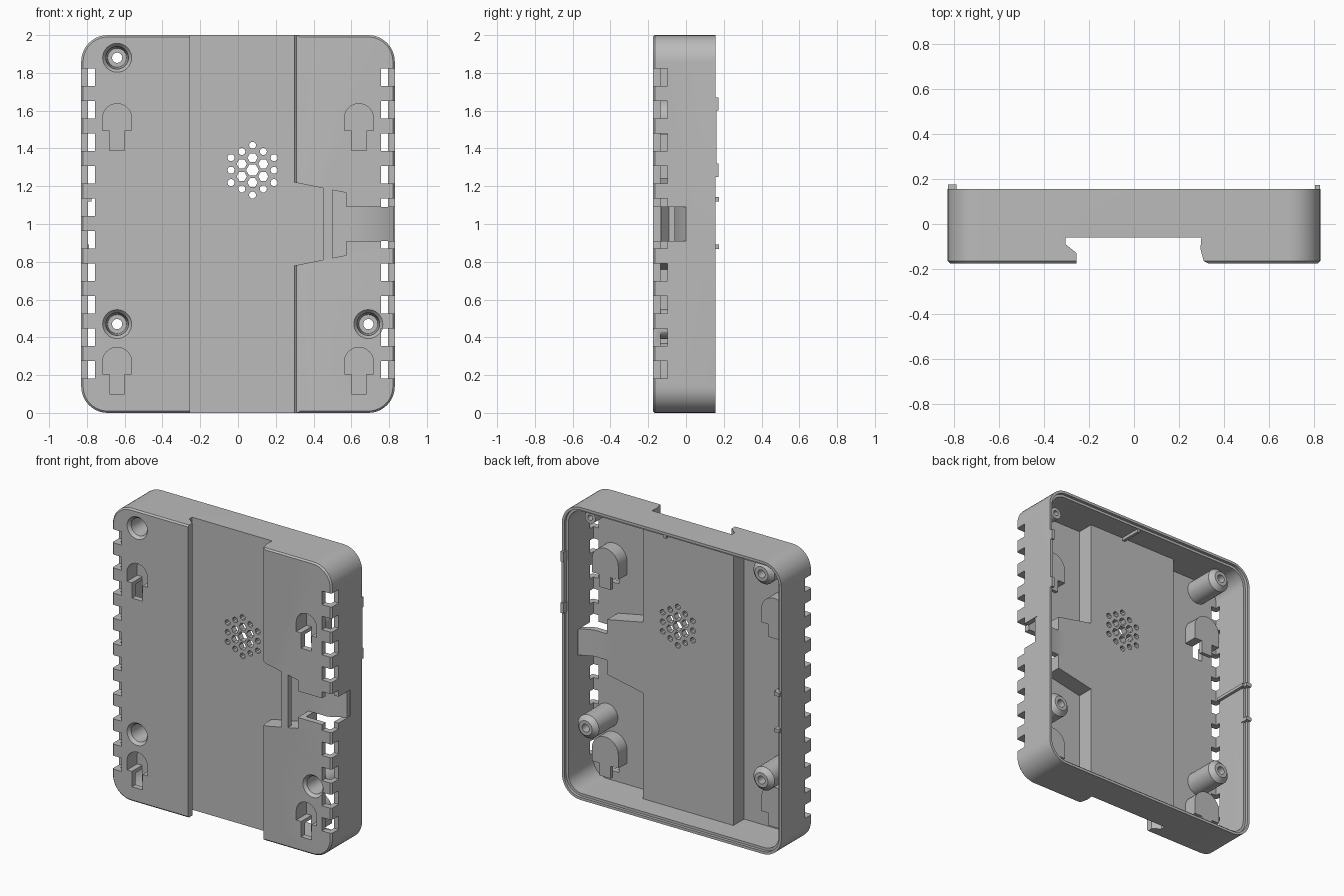
import bpy, bmesh
from math import sin, cos, pi, radians
from mathutils import Vector

if "Cube" in bpy.data.objects:
    bpy.data.objects.remove(bpy.data.objects["Cube"])

grey = bpy.data.materials.new("matte_grey")
grey.use_nodes = True
COLOUR = (0.5, 0.5, 0.5, 1)
grey.diffuse_color = COLOUR
grey.node_tree.nodes["Principled BSDF"].inputs["Base Color"].default_value = COLOUR

FRONT, BACK, PLATE = -0.175, 0.155, -0.135   # front face, rim, inside of front plate
FLOOR, FLOOR_IN = -0.06, -0.02               # rail channel floor and its inner side


def finish(name, bm):
    bmesh.ops.recalc_face_normals(bm, faces=bm.faces)
    mesh = bpy.data.meshes.new(name)
    bm.to_mesh(mesh)
    bm.free()
    mesh.materials.append(grey)
    obj = bpy.data.objects.new(name, mesh)
    bpy.context.collection.objects.link(obj)
    return obj


def prism(name, outline, lo, hi, axis="y", chamfer=0):
    """Extrude an (x,z) outline along y, or an (x,y) outline along z."""
    bm = bmesh.new()
    place = (lambda p: (p[0], lo, p[1])) if axis == "y" else (lambda p: (p[0], p[1], lo))
    face = bm.faces.new([bm.verts.new(place(p)) for p in outline])
    step = Vector((0, hi - lo, 0)) if axis == "y" else Vector((0, 0, hi - lo))
    ext = bmesh.ops.extrude_face_region(bm, geom=[face])
    bmesh.ops.translate(bm, vec=step, verts=[g for g in ext["geom"] if isinstance(g, bmesh.types.BMVert)])
    if chamfer:
        edges = [e for e in bm.edges if all(abs(v.co.y - lo) < 1e-5 for v in e.verts)]
        bmesh.ops.bevel(bm, geom=edges, offset=chamfer, segments=1, affect="EDGES")
    return finish(name, bm)


def box(name, x0, x1, y0, y1, z0, z1):
    return prism(name, [(x0, z0), (x1, z0), (x1, z1), (x0, z1)], y0, y1)


def turned(name, x, z, profile, sides=32):
    """Solid of revolution about a y-direction axis; profile is (radius, y)."""
    bm = bmesh.new()
    rings = [[bm.verts.new((x + r * cos(2 * pi * i / sides), y, z + r * sin(2 * pi * i / sides)))
              for i in range(sides)] for r, y in profile]
    for a, b in zip(rings, rings[1:]):
        for i in range(sides):
            j = (i + 1) % sides
            bm.faces.new((a[i], a[j], b[j], b[i]))
    bm.faces.new(rings[0])
    bm.faces.new(rings[-1])
    return finish(name, bm)


def rounded(inset, radius=0.14, steps=10):
    """Rounded rectangle of the case outline, moved inwards by inset."""
    r, pts = radius - inset, []
    for k, (sx, sz) in enumerate([(1, 1), (-1, 1), (-1, -1), (1, -1)]):
        for i in range(steps + 1):
            a = (k + i / steps) * pi / 2
            pts.append((sx * (0.83 - radius) + r * cos(a), 1 + sz * (1 - radius) + r * sin(a)))
    return pts


def arch(x, z, r, bottom):
    """Half-round top with straight sides down to bottom."""
    top = [(x + r * cos(pi * i / 16), z + r * sin(pi * i / 16)) for i in range(17)]
    return top + [(x - r, bottom), (x + r, bottom)]


def tongue(x0, x1, extra=0):
    """Tapered latch pocket outline between two x positions."""
    h0, h1 = (0.22 + extra - 0.2 * (x - 0.3) for x in (x0, x1))
    return [(x0, 1 - h0), (x1, 1 - h1), (x1, 1 + h1), (x0, 1 + h0)]


adds, cuts = [], []

# Outer case, hollow with a stepped rim
case = prism("case_shell", rounded(0), FRONT, BACK, chamfer=0.01)
hollow = prism("hollow", rounded(0.035), PLATE, 0.3)
rim_step = prism("rim_step", rounded(0.018), 0.135, 0.3)

# Rail channel body and its undercut profile
adds.append(box("channel_body", -0.345, 0.34, -0.16, FLOOR_IN, 0.02, 1.98))
cuts.append(prism("channel", [(-0.255, -0.3), (-0.255, -0.13), (-0.305, -0.09), (-0.305, FLOOR),
                              (0.3, FLOOR), (0.296, -0.11), (0.31, -0.165), (0.33, FRONT),
                              (0.33, -0.3)], -0.1, 2.1, "z"))

# Latch housing with a bridge across its pocket
adds.append(prism("latch_housing", tongue(0.28, 0.61, 0.03), -0.16, FLOOR_IN))
cuts += [prism("latch_pocket", tongue(0.27, 0.575), PLATE, FLOOR),
         prism("latch_mouth", tongue(0.27, 0.45), -0.3, PLATE + 0.01),
         prism("latch_window", tongue(0.5, 0.575), -0.3, PLATE + 0.01),
         box("arm_slot", 0.56, 0.9, -0.3, FLOOR, 0.91, 1.09),
         box("arm_exit", 0.75, 0.9, -0.3, 0.03, 0.91, 1.09)]

# Keyhole hangers: covered head, narrow neck with open sides
for x in (-0.64, 0.64):
    for z in (0.27, 1.56):
        adds += [prism("hanger_cover", arch(x, z, 0.1, z - 0.09), -0.15, -0.04),
                 box("hanger_tab", x - 0.042, x + 0.042, -0.065, -0.04, z - 0.175, z - 0.05)]
        cuts += [prism("hanger_head", arch(x, z, 0.077, z - 0.065), -0.3, -0.065),
                 box("hanger_neck", x - 0.04, x + 0.04, -0.3, -0.065, z - 0.17, z)]

# Screw posts with counterbored holes
for x, z in ((-0.64, 1.88), (-0.64, 0.47), (0.69, 0.47)):
    adds.append(turned("screw_post", x, z, [(0.08, -0.15), (0.08, 0.07), (0.05, 0.1)]))
    cuts.append(turned("screw_hole", x, z, [(0.085, -0.185), (0.06, -0.155), (0.05, 0.03),
                                            (0.027, 0.03), (0.027, 0.2)]))
adds.append(turned("corner_post", 0.69, 1.89, [(0.04, -0.15), (0.04, 0.05)]))
cuts.append(turned("corner_hole", 0.69, 1.89, [(0.018, -0.05), (0.018, 0.2)]))

# Sound holes on a hexagonal grid, shrinking outwards
for q in range(-2, 3):
    for r in range(-2, 3):
        ring = max(abs(q), abs(r), abs(q + r))
        if ring < 3:
            size = (0.034, 0.027, 0.019)[ring]
            cuts.append(turned("sound_hole", 0.077 + 0.057 * q, 1.285 + 0.066 * (r + q / 2),
                               [(size, -0.1), (size, 0.05)], 6 if ring < 2 else 10))

# Vent notches along both long edges
for i in range(10):
    z = 1.777 - 0.172 * i
    for s in (-1, 1):
        x0, x1 = sorted((s * 0.758, s * 0.9))
        cuts.append(box("vent_notch", x0, x1, -0.3, -0.098, z - 0.046, z + 0.046))

# Combine everything into the case
steps = [("DIFFERENCE", hollow), ("DIFFERENCE", rim_step)]
steps += [("UNION", o) for o in adds] + [("DIFFERENCE", o) for o in cuts]
for op, tool in steps:
    mod = case.modifiers.new(tool.name, "BOOLEAN")
    mod.operation, mod.object, mod.solver = op, tool, "EXACT"
    tool.hide_render = True
bpy.context.view_layer.update()
solid = bpy.data.meshes.new_from_object(case.evaluated_get(bpy.context.evaluated_depsgraph_get()))
case.modifiers.clear()
case.data = solid
solid.materials.clear()
solid.materials.append(grey)
for _, tool in steps:
    bpy.data.objects.remove(tool)

# Flexible latch arm, bent back at the outer end
parts = [case, prism("latch_arm", [(0.57, FLOOR), (0.72, FLOOR), (0.825, 0.0), (0.825, 0.03),
                                   (0.71, FLOOR_IN), (0.57, FLOOR_IN)], 0.91, 1.09, "z")]

# Rim snap strip on the left, snap hooks with ribs on the right
parts.append(box("snap_strip", 0.808, 0.828, 0.13, 0.162, 1.3, 1.61))
for z in (1.25, 1.6):
    parts.append(box("snap_end", 0.805, 0.828, 0.13, 0.173, z, z + 0.07))
for z in (0.88, 1.13):
    parts.append(box("snap_hook", -0.828, -0.79, 0.12, 0.175, z - 0.012, z + 0.012))
parts.append(box("side_rib", -0.8, -0.775, -0.1, 0.15, 1.12, 1.14))
parts.append(box("top_rib", 0.06, 0.08, -0.04, 0.13, 1.945, 1.97))

bpy.ops.object.select_all(action="DESELECT")
for part in parts:
    part.select_set(True)
bpy.context.view_layer.objects.active = case
bpy.ops.object.shade_smooth_by_angle(angle=radians(30))
